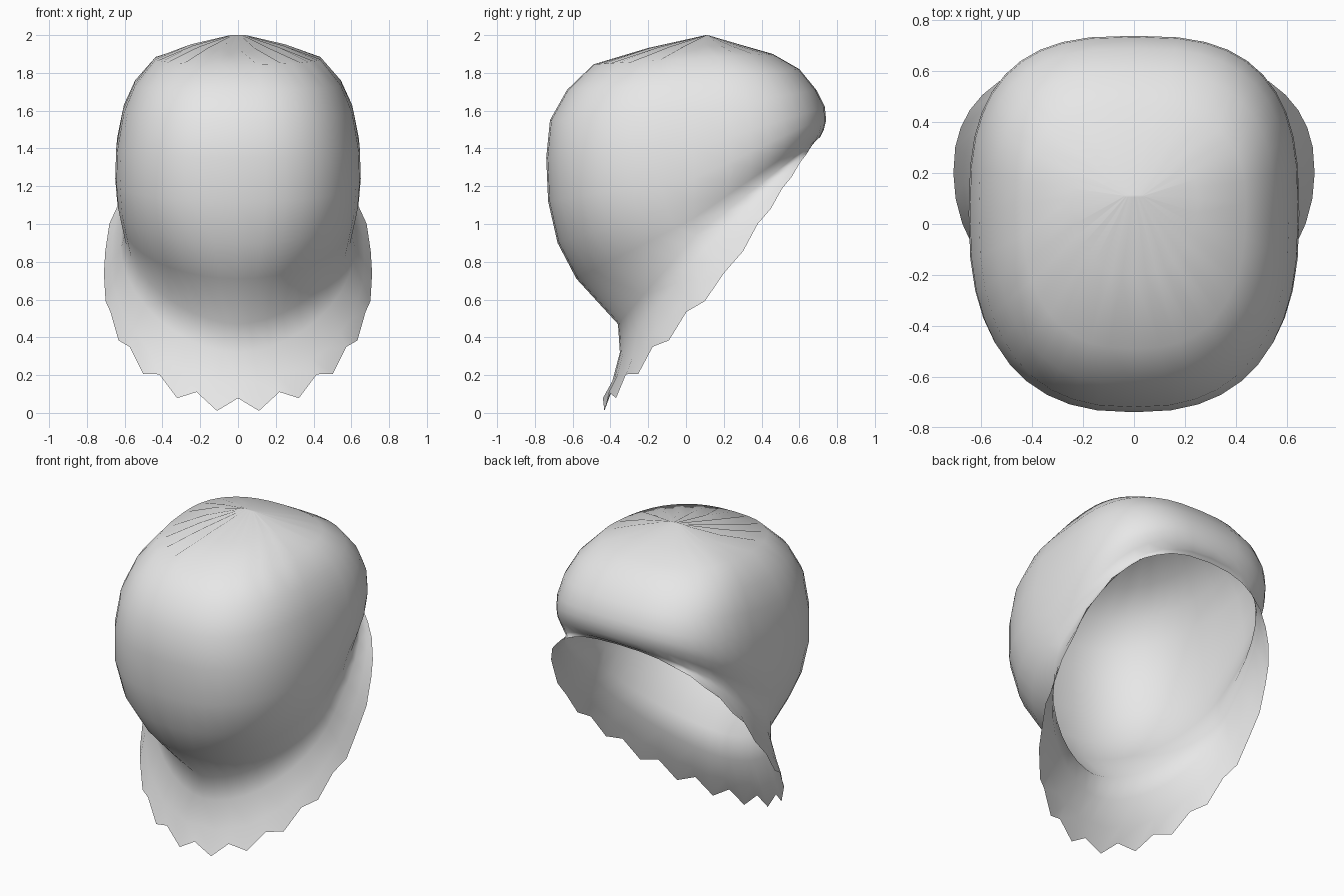
import bpy, bmesh, math

if "Cube" in bpy.data.objects:
    bpy.data.objects.remove(bpy.data.objects["Cube"], do_unlink=True)

SEGMENTS = 40

# One plain cloth colour
cloth = bpy.data.materials.new("light_grey_cloth")
cloth.use_nodes = True
grey = (0.8, 0.8, 0.8, 1)
cloth.diffuse_color = grey
cloth.node_tree.nodes["Principled BSDF"].inputs["Base Color"].default_value = grey

# Rings from crown to opening: front (y, z, squareness), side (x, y, z), back (y, z, squareness)
CROWN = [
    ((.105, 2, 2), (.04, .11, 2), (.115, 2, 2)),
    ((-.2, 1.92, 2.2), (.25, .1, 1.945), (.32, 1.94, 2.2)),
    ((-.49, 1.845, 2.5), (.44, .08, 1.88), (.46, 1.9, 2.5)),
    ((-.63, 1.71, 2.5), (.55, .06, 1.74), (.6, 1.82, 2.7)),
    ((-.72, 1.55, 2.5), (.61, .05, 1.6), (.69, 1.71, 2.8)),
    ((-.74, 1.35, 2.5), (.645, .04, 1.4), (.735, 1.62, 2.8)),
    ((-.73, 1.12, 2.5), (.65, .04, 1.24), (.74, 1.57, 2.8)),
    ((-.68, .9, 2.3), (.64, .04, 1.12), (.74, 1.54, 2.8)),
    ((-.58, .71, 2), (.62, .04, 1.03), (.73, 1.5, 2.7)),
    ((-.36, .47, 1.7), (.6, .05, .94), (.71, 1.46, 2.6)),
]
# Rings of the flared neck cape, narrowing to nothing at the back
CAPE = [
    ((-.35, .32, 1.8), (.62, .1, .87), (.7, 1.455, 2.5)),
    ((-.39, .16, 2), (.67, .16, .79), (.69, 1.445, 2.4)),
    ((-.44, .04, 2), (.71, .2, .72), (.68, 1.435, 2.4)),
]


def signed_power(value, power):
    return math.copysign(abs(value) ** power, value)


def make_ring(bm, front, side, back, ripple=0):
    """Tilted, squarish ring; ripple raises and lowers alternate points."""
    ring = []
    for i in range(SEGMENTS):
        angle = math.tau * i / SEGMENTS
        c = round(math.cos(angle), 6)
        end_y, end_z, square = front if c > 0 else back
        u = signed_power(round(math.sin(angle), 6), 2 / square)
        t = abs(c) ** (2 / square)
        fade = (1 + c) / 2
        z = side[2] + (end_z - side[2]) * t
        z += ripple * fade * (1 if i % 2 == 0 else -1)
        ring.append(bm.verts.new((side[0] * u, side[1] + (end_y - side[1]) * t, z)))
    return ring


# Hood: crown, face bulge and cape as one continuous cloth skin
bm = bmesh.new()
rings = []
for k, spec in enumerate(CROWN):
    rings.append(make_ring(bm, *spec, ripple=.012 if k == 1 else 0))
for spec, ripple in zip(CAPE, (0, .008, .038)):
    rings.append(make_ring(bm, *spec, ripple=ripple))
bm.faces.new(rings[0])
for upper, lower in zip(rings, rings[1:]):
    for i in range(SEGMENTS):
        j = (i + 1) % SEGMENTS
        bm.faces.new((upper[i], lower[i], lower[j], upper[j]))
bmesh.ops.recalc_face_normals(bm, faces=bm.faces)

mesh = bpy.data.meshes.new("hood_with_neck_cape")
bm.to_mesh(mesh)
bm.free()
mesh.materials.append(cloth)
hood = bpy.data.objects.new("hood_with_neck_cape", mesh)
bpy.context.collection.objects.link(hood)
bpy.context.view_layer.objects.active = hood
hood.select_set(True)
bpy.ops.object.shade_smooth_by_angle(angle=math.radians(60))
